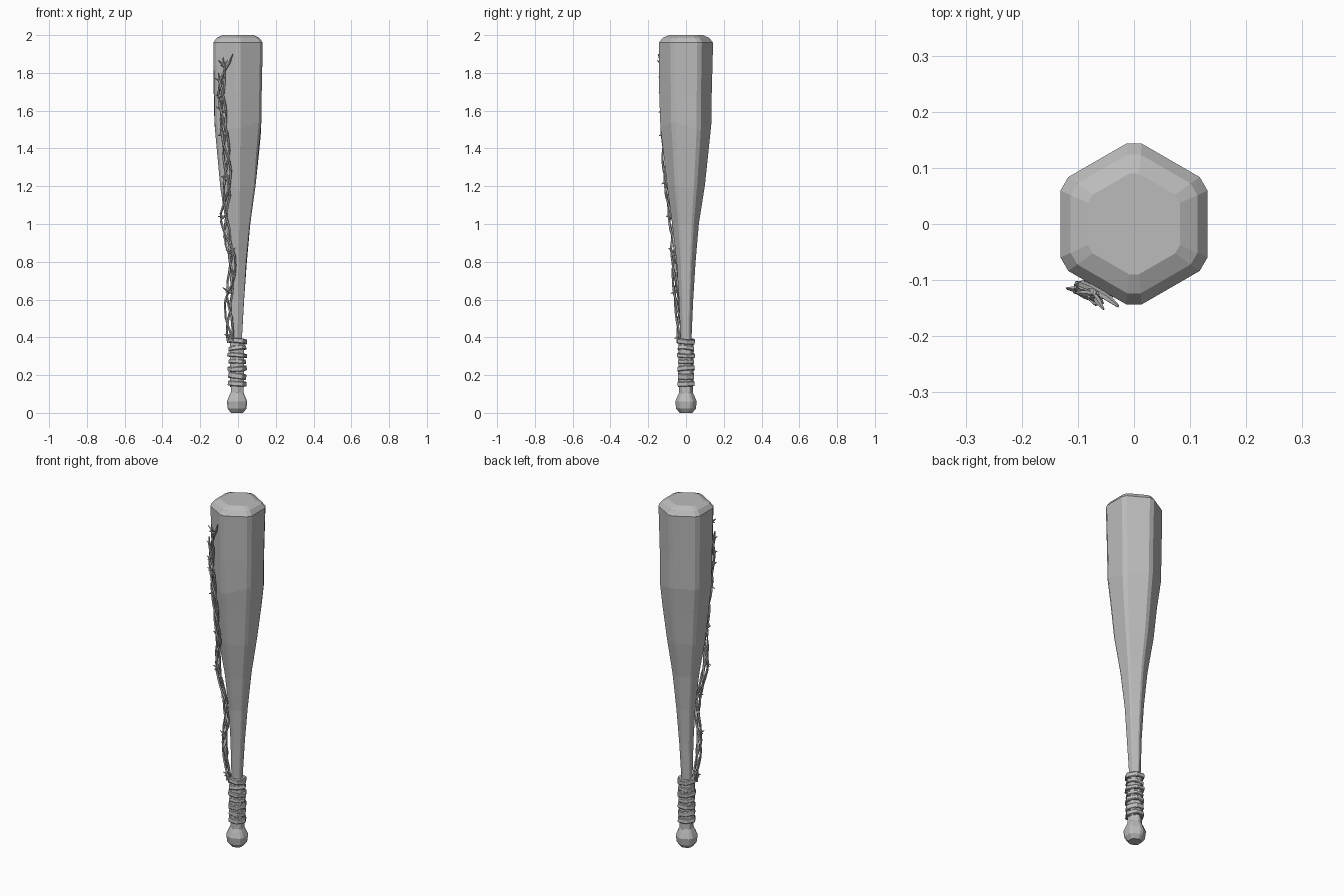
import bpy, bmesh, math, random
from mathutils import Vector, Matrix

random.seed(4)
if "Cube" in bpy.data.objects:
    bpy.data.objects.remove(bpy.data.objects["Cube"])

grey = bpy.data.materials.new("plain_grey")
grey.use_nodes = True
grey.diffuse_color = (0.5, 0.5, 0.5, 1)
grey.node_tree.nodes["Principled BSDF"].inputs["Base Color"].default_value = (0.5, 0.5, 0.5, 1)


def finish(name, bm):
    bmesh.ops.recalc_face_normals(bm, faces=bm.faces)
    mesh = bpy.data.meshes.new(name)
    bm.to_mesh(mesh)
    bm.free()
    mesh.materials.append(grey)
    obj = bpy.data.objects.new(name, mesh)
    bpy.context.collection.objects.link(obj)
    return obj


def skin(bm, rings):
    """Bridge successive closed rings of points and cap both ends."""
    loops = [[bm.verts.new(p) for p in ring] for ring in rings]
    n = len(loops[0])
    for a, b in zip(loops, loops[1:]):
        for i in range(n):
            j = (i + 1) % n
            bm.faces.new((a[i], a[j], b[j], b[i]))
    bm.faces.new(loops[0][::-1])
    bm.faces.new(loops[-1])


def hex_ring(z, apothem, wobble=0.0, cx=0.0, chamfer=5.5):
    """Hexagon with narrow cut corners, pointing along y."""
    r = apothem / math.cos(math.radians(30 - chamfer))
    ring = []
    for k in range(6):
        dr = random.uniform(-wobble, wobble)
        dz = random.uniform(-wobble, wobble) * 5
        for side in (-chamfer, chamfer):
            a = math.radians(90 + 60 * k + side)
            ring.append((cx + (r + dr) * math.cos(a), (r + dr) * math.sin(a), z + dz))
    return ring


# Club body: (height, half width across flats, wobble, sideways shift)
profile = [
    (0.10, 0.034, 0, -0.004), (0.40, 0.027, 0, -0.006), (0.60, 0.034, 0.001, -0.002),
    (0.80, 0.045, 0.002, 0), (1.00, 0.064, 0.002, 0), (1.20, 0.092, 0.002, 0),
    (1.38, 0.110, 0.003, 0), (1.52, 0.124, 0.004, 0), (1.70, 0.127, 0.003, 0),
    (1.96, 0.131, 0, 0), (1.985, 0.113, 0, 0), (2.0, 0.082, 0, 0),
]
bm = bmesh.new()
skin(bm, [hex_ring(*row) for row in profile])
finish("club_body", bm)

# Faceted pommel
bm = bmesh.new()
knob = [(0.0, 0.032), (0.022, 0.049), (0.06, 0.054), (0.09, 0.042), (0.112, 0.032)]
skin(bm, [hex_ring(z, a, 0, -0.005, 9) for z, a in knob])
finish("pommel", bm)

# Grip core and uneven wrapped bands
bm = bmesh.new()
skin(bm, [hex_ring(z, 0.037, 0.001, -0.005) for z in (0.14, 0.22, 0.30, 0.39)])
finish("grip_core", bm)

bands = [(0.155, 0.053, 0.026), (0.195, 0.050, 0.030), (0.235, 0.053, 0.026),
         (0.272, 0.050, 0.022), (0.305, 0.055, 0.022), (0.342, 0.051, 0.024),
         (0.380, 0.054, 0.026)]
for i, (z, r, depth) in enumerate(bands):
    bm = bmesh.new()
    tilt = Matrix.Rotation(random.uniform(-0.16, 0.16), 4, 'Y') @ \
        Matrix.Rotation(random.uniform(-0.12, 0.12), 4, 'X')
    place = Matrix.Translation((-0.004, 0, z)) @ tilt @ Matrix.Rotation(math.pi / 6, 4, 'Z')
    bmesh.ops.create_cone(bm, cap_ends=True, segments=6, radius1=r,
                          radius2=r * random.uniform(0.92, 1.0), depth=depth, matrix=place)
    bmesh.ops.bevel(bm, geom=bm.edges[:], offset=0.004, segments=1, affect='EDGES')
    finish("grip_band_%d" % (i + 1), bm)


def tube(bm, points, radius, sides=5, tip=0.4):
    """Low-poly tube along points, thinner at the end."""
    rings = []
    for i, p in enumerate(points):
        d = points[min(i + 1, len(points) - 1)] - points[max(i - 1, 0)]
        q = d.to_track_quat('Z', 'Y')
        r = radius * (tip if i == len(points) - 1 else 1)
        rings.append([p + q @ Vector((r * math.cos(t), r * math.sin(t), 0))
                      for t in (2 * math.pi * k / sides for k in range(sides))])
    skin(bm, rings)


# Twisted strands climbing the front right side
spine = [Vector(p) for p in (
    (-0.035, -0.03, 0.36), (-0.048, -0.038, 0.48), (-0.053, -0.052, 0.61),
    (-0.034, -0.058, 0.71), (-0.030, -0.066, 0.84), (-0.058, -0.066, 0.93),
    (-0.074, -0.080, 1.05), (-0.055, -0.100, 1.20), (-0.060, -0.113, 1.35),
    (-0.076, -0.115, 1.50), (-0.086, -0.119, 1.65), (-0.088, -0.117, 1.77),
    (-0.060, -0.132, 1.90))]
out = Vector((-0.5, -0.866, 0))
side = Vector((0.866, -0.5, 0))


def along(z):
    for a, b in zip(spine, spine[1:]):
        if z <= b.z:
            return a.lerp(b, (z - a.z) / (b.z - a.z))
    return spine[-1].copy()


for s, top in enumerate((1.90, 1.88, 1.80)):
    bm = bmesh.new()
    points = []
    count = 34
    for i in range(count):
        z = 0.37 + (top - 0.37) * i / (count - 1)
        turn = z * 13 + s * 2.1
        p = along(z) + side * (0.019 * math.cos(turn) + random.uniform(-0.004, 0.004))
        p += out * 0.008 * math.sin(turn)
        if z > 1.78:
            p += side * (z - 1.78) * (0.15, -0.2, -0.6)[s]
        points.append(p)
    tube(bm, points, 0.0065)
    finish("strand_%d" % (s + 1), bm)

# Small thorn clusters and twigs
bm = bmesh.new()
for z in (0.41, 0.64, 0.85, 1.04, 1.23, 1.48, 1.60, 1.68, 1.75, 1.84):
    base = along(z)
    for sign in (-1, 1, -0.5):
        tipward = side * sign * 0.030 + out * 0.014
        tipward.z = random.uniform(-0.02, 0.03)
        tube(bm, [base - tipward * 0.3, base + tipward * 0.5, base + tipward], 0.0055, 4, 0.3)
finish("thorns", bm)
